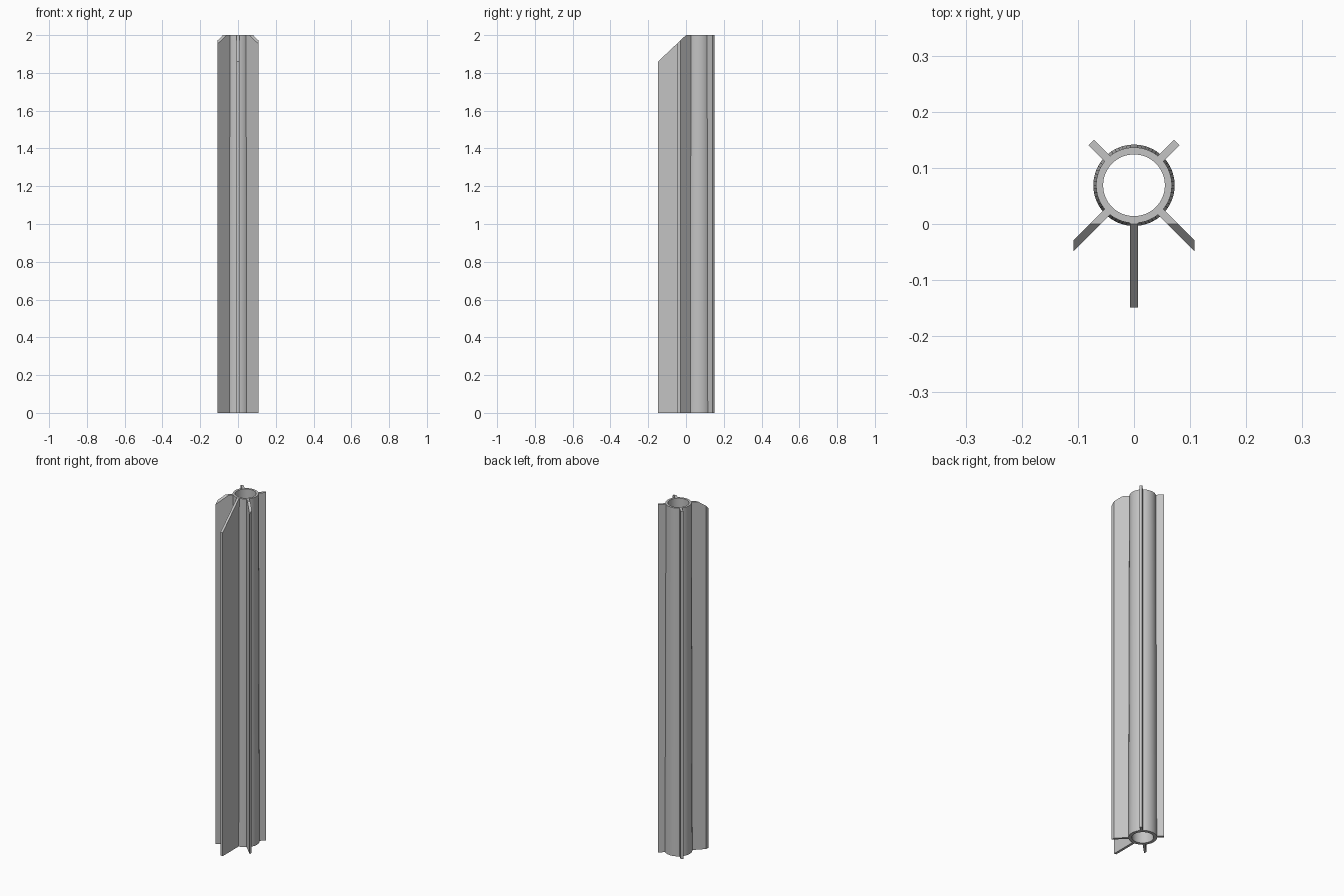
import bpy, bmesh, math
from mathutils import Matrix, Vector

cube = bpy.data.objects.get("Cube")
if cube:
    bpy.data.objects.remove(cube, do_unlink=True)

HEIGHT = 2.0
TUBE_Y = 0.069
BORE = 0.055
FIN_ROOT = 0.06
FIN_THICK = 0.0135

grey = bpy.data.materials.new("plain grey")
grey.use_nodes = True
colour = (0.55, 0.55, 0.55, 1)
grey.diffuse_color = colour
grey.node_tree.nodes["Principled BSDF"].inputs["Base Color"].default_value = colour


def add_object(name, bm):
    bmesh.ops.recalc_face_normals(bm, faces=bm.faces)
    mesh = bpy.data.meshes.new(name)
    bm.to_mesh(mesh)
    bm.free()
    mesh.materials.append(grey)
    obj = bpy.data.objects.new(name, mesh)
    bpy.context.collection.objects.link(obj)
    return obj


def cut(bm, point, normal):
    """Slice off everything on the normal's side and cap the cut."""
    geom = bm.verts[:] + bm.edges[:] + bm.faces[:]
    bmesh.ops.bisect_plane(bm, geom=geom, plane_co=point, plane_no=normal,
                           clear_outer=True)
    bmesh.ops.holes_fill(bm, edges=[e for e in bm.edges if e.is_boundary])


def add_fin(name, angle, reach, end_x=None):
    """Upright plate running outward from the tube wall."""
    length = reach - FIN_ROOT
    bm = bmesh.new()
    bmesh.ops.create_cube(bm, size=1)
    place = (Matrix.Translation((0, TUBE_Y, HEIGHT / 2))
             @ Matrix.Rotation(math.radians(angle), 4, "Z")
             @ Matrix.Translation((FIN_ROOT + length / 2, 0, 0))
             @ Matrix.Diagonal((length, FIN_THICK, HEIGHT, 1)))
    bm.transform(place)
    if end_x:
        cut(bm, Vector((end_x, 0, 0)), Vector((end_x, 0, 0)).normalized())
    # sloping top corner towards the front
    if math.sin(math.radians(angle)) < 0:
        cut(bm, Vector((0, 0, HEIGHT)), Vector((0, -0.14, 0.148)).normalized())
    return add_object(name, bm)


# Hollow tube, slightly narrower outside at the top
SIDES = 64
profile = [(0.0725, 0), (0.0675, HEIGHT), (BORE, HEIGHT), (BORE, 0)]
bm = bmesh.new()
rings = []
for radius, z in profile:
    rings.append([bm.verts.new((radius * math.cos(2 * math.pi * i / SIDES),
                                TUBE_Y + radius * math.sin(2 * math.pi * i / SIDES), z))
                  for i in range(SIDES)])
for k, ring in enumerate(rings):
    above = rings[(k + 1) % len(rings)]
    for i in range(SIDES):
        j = (i + 1) % SIDES
        bm.faces.new((ring[i], ring[j], above[j], above[i]))
tube = add_object("tube", bm)
bpy.ops.object.select_all(action="DESELECT")
tube.select_set(True)
bpy.context.view_layer.objects.active = tube
bpy.ops.object.shade_smooth_by_angle(angle=math.radians(30))

# Fins around the tube
add_fin("front_fin", -90, 0.218)
add_fin("front_left_fin", -45, 0.19, 0.108)
add_fin("front_right_fin", -135, 0.19, -0.108)
add_fin("back_left_fin", 45, 0.108)
add_fin("back_right_fin", 135, 0.108)
